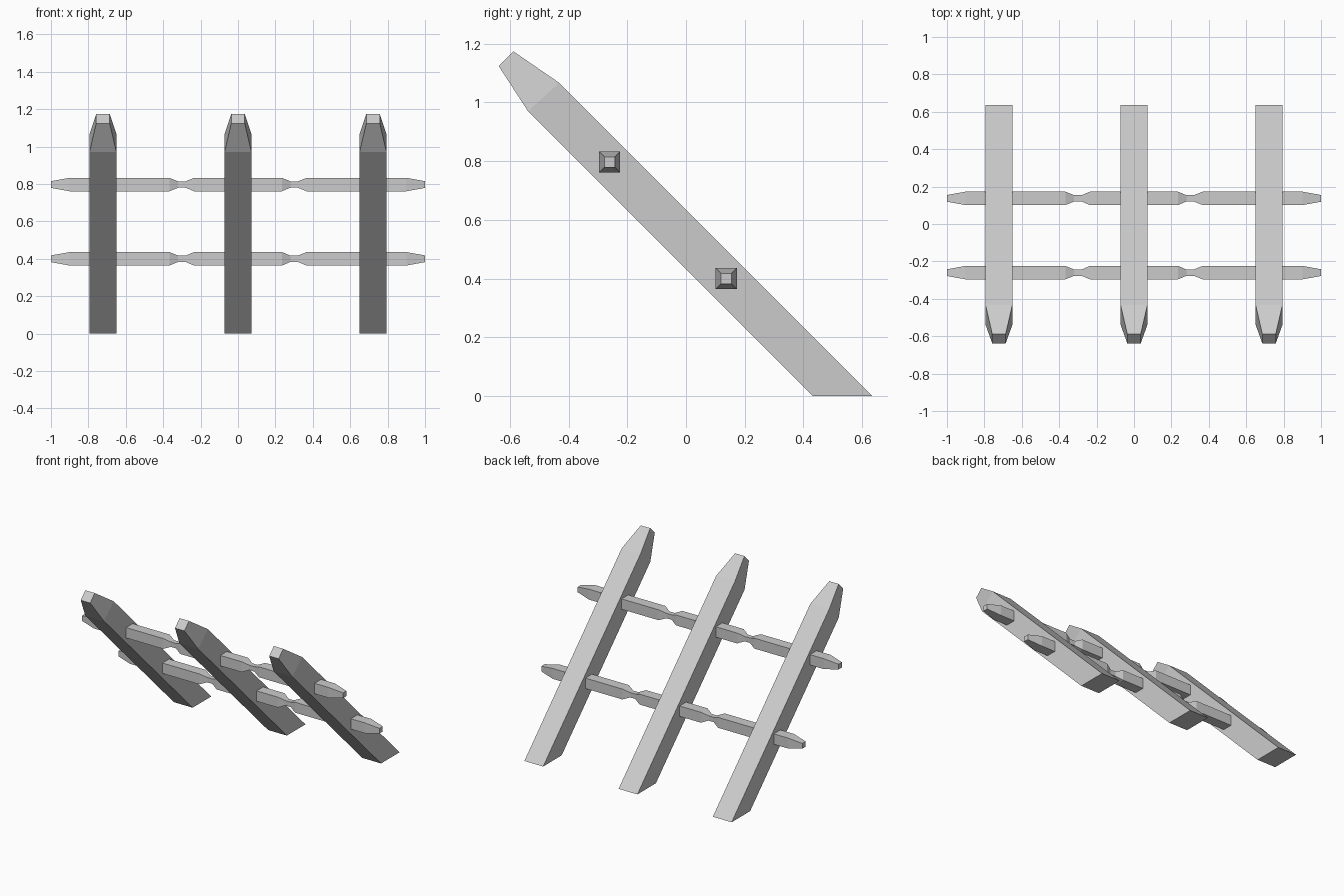
import bpy, bmesh

if "Cube" in bpy.data.objects:
    bpy.data.objects.remove(bpy.data.objects["Cube"])


def loft(name, rings, location):
    """Skin a chain of four-cornered rings and cap both ends."""
    bm = bmesh.new()
    loops = [[bm.verts.new(p) for p in ring] for ring in rings]
    for a, b in zip(loops, loops[1:]):
        for i in range(4):
            j = (i + 1) % 4
            bm.faces.new((a[i], a[j], b[j], b[i]))
    bm.faces.new(loops[0])
    bm.faces.new(loops[-1])
    bmesh.ops.recalc_face_normals(bm, faces=bm.faces)
    mesh = bpy.data.meshes.new(name)
    bm.to_mesh(mesh)
    bm.free()
    obj = bpy.data.objects.new(name, mesh)
    obj.location = location
    bpy.context.collection.objects.link(obj)
    return obj


# Leaning posts: (half width, front y, front z, back y, back z) up the 45 degree slope
post_profile = [
    (0.072, 0.432, 0.0, 0.635, 0.0),
    (0.072, -0.538, 0.97, -0.432, 1.067),
    (0.036, -0.638, 1.124, -0.588, 1.174),
]
post_rings = [[(-w, fy, fz), (w, fy, fz), (w, by, bz), (-w, by, bz)]
              for w, fy, fz, by, bz in post_profile]
for label, x in (("left", -0.722), ("middle", 0.0), ("right", 0.722)):
    loft(f"{label}_post", post_rings, (x, 0, 0))

# Cross rails: square bars with two pinched necks and tapered ends (x, half size)
half_rail = [(0.235, 0.036), (0.28, 0.017), (0.32, 0.017),
             (0.367, 0.036), (0.9, 0.036), (1.0, 0.018)]
rail_profile = [(-x, r) for x, r in reversed(half_rail)] + half_rail
rail_rings = [[(x, -r, -r), (x, r, -r), (x, r, r), (x, -r, r)]
              for x, r in rail_profile]
for label, y, z in (("lower", 0.137, 0.4), ("upper", -0.26, 0.797)):
    loft(f"{label}_rail", rail_rings, (0, y, z))
